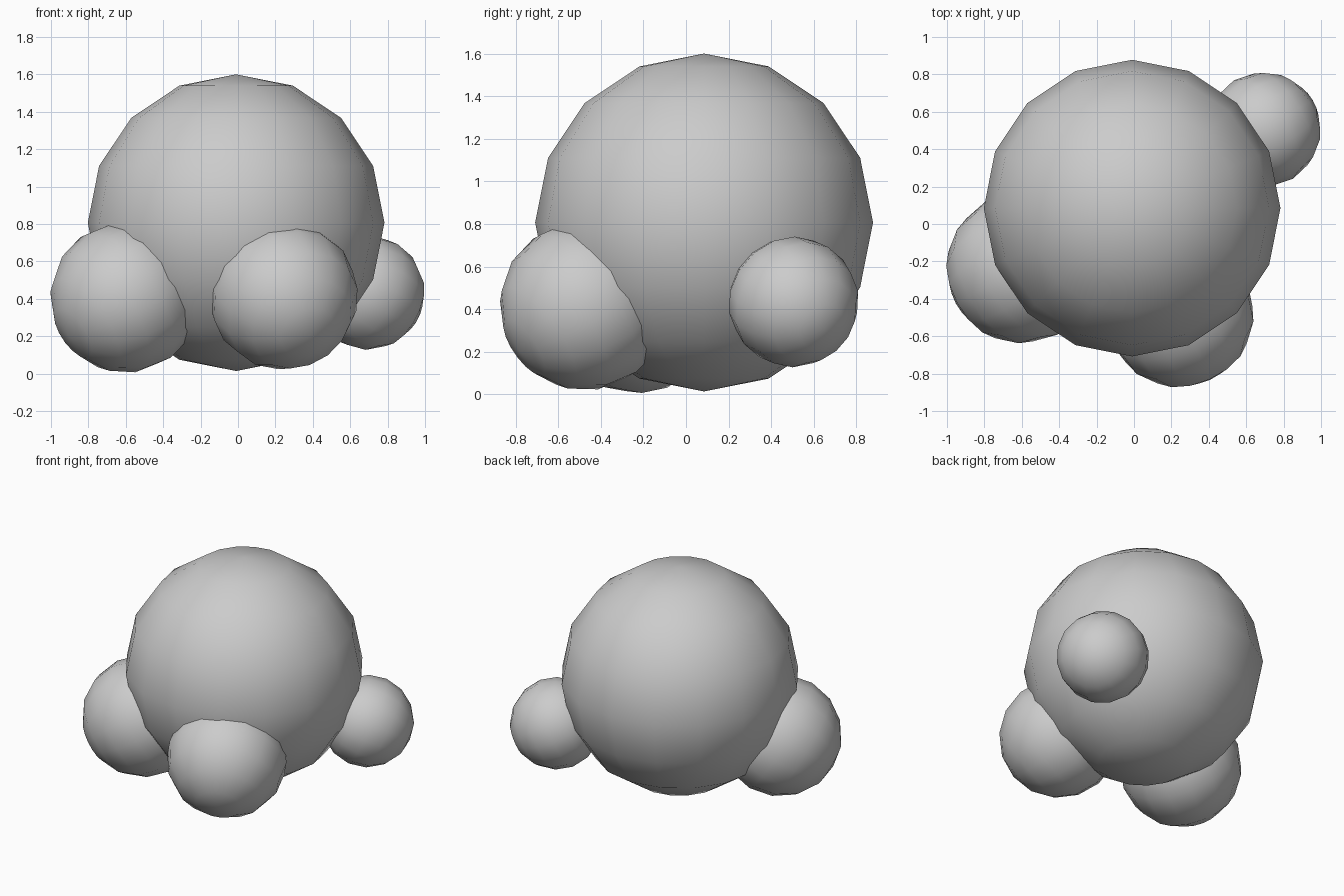
import bpy
from mathutils import Vector

if "Cube" in bpy.data.objects:
    bpy.data.objects.remove(bpy.data.objects["Cube"])

BODY = Vector((-0.01, 0.085, 0.807))


def ball(name, centre, radius, aim=False):
    bpy.ops.mesh.primitive_uv_sphere_add(segments=16, ring_count=8, radius=radius, location=centre)
    ob = bpy.context.object
    ob.name = name
    if aim:  # pole points away from the big ball
        ob.rotation_euler = (Vector(centre) - BODY).to_track_quat('Z', 'Y').to_euler()
    bpy.ops.object.shade_smooth()
    return ob


# large central ball
ball("large_ball", BODY, 0.793)

# three smaller balls attached around the lower half
ball("left_small_ball", (-0.60, -0.235, 0.408), 0.405, True)
ball("front_small_ball", (0.243, -0.475, 0.418), 0.40, True)
ball("right_small_ball", (0.692, 0.505, 0.434), 0.307, True)
